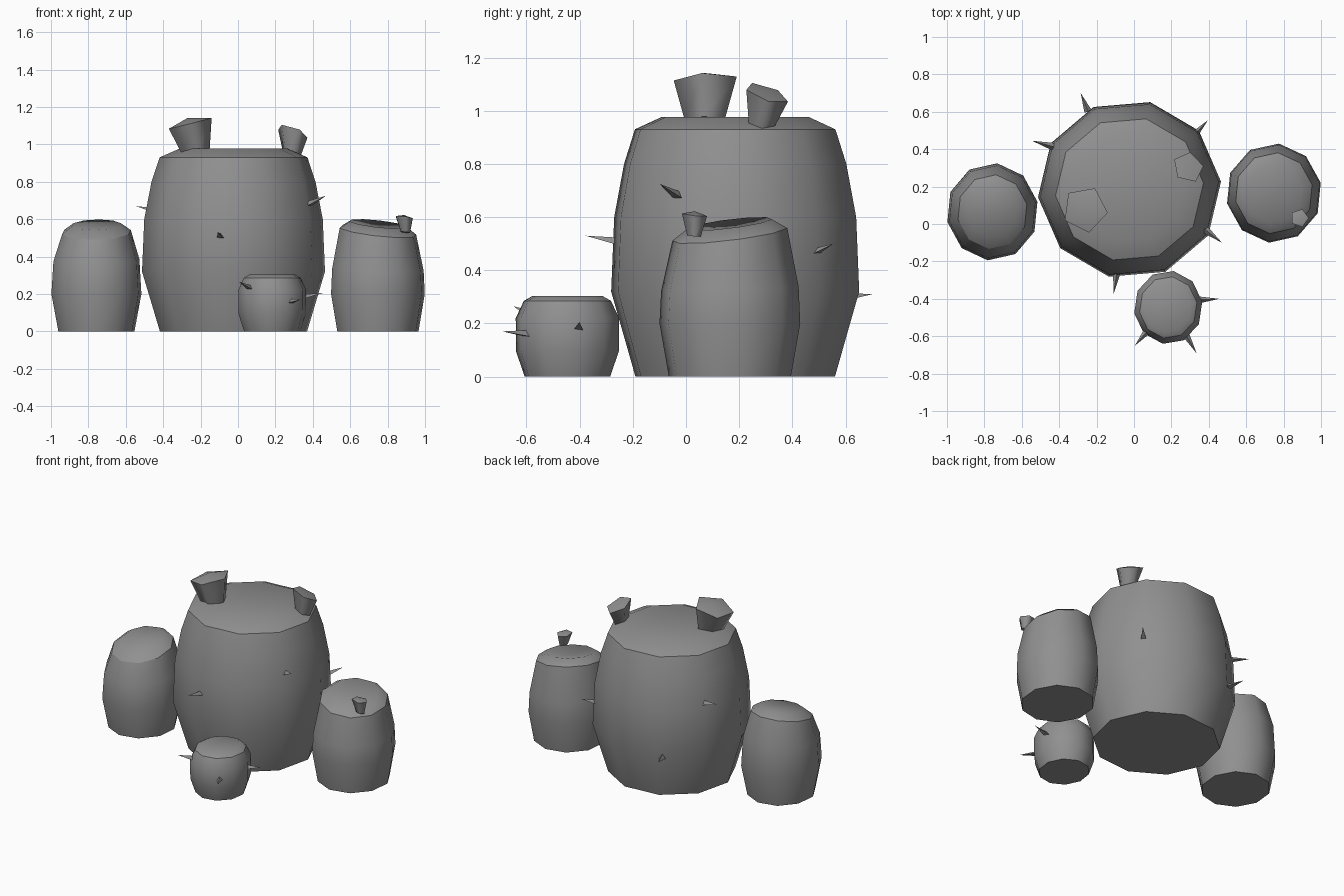
import bpy, bmesh, math
from mathutils import Vector

if "Cube" in bpy.data.objects:
    bpy.data.objects.remove(bpy.data.objects["Cube"])

# Dark grey used by every part
grey = bpy.data.materials.new("dark_grey")
grey.diffuse_color = (0.28, 0.28, 0.28, 1)
grey.use_nodes = True
grey.node_tree.nodes["Principled BSDF"].inputs["Base Color"].default_value = grey.diffuse_color


def finish(bm, name, sharp_rings=()):
    """Smooth faces with crisp edges along the given rings; flat if no rings."""
    bmesh.ops.recalc_face_normals(bm, faces=bm.faces)
    for f in bm.faces:
        f.smooth = bool(sharp_rings)
    for ring in sharp_rings:
        for i in range(len(ring)):
            bm.edges.get((ring[i - 1], ring[i])).smooth = False
    me = bpy.data.meshes.new(name)
    bm.to_mesh(me)
    bm.free()
    me.materials.append(grey)
    ob = bpy.data.objects.new(name, me)
    bpy.context.collection.objects.link(ob)
    return ob


def bridge(bm, a, b):
    for i in range(len(a)):
        j = (i + 1) % len(a)
        bm.faces.new((a[i], a[j], b[j], b[i]))


def fan(bm, ring, point):
    c = bm.verts.new(point)
    for i in range(len(ring)):
        bm.faces.new((ring[i], ring[(i + 1) % len(ring)], c))


def barrel(name, cx, cy, turn, profile, centre_z, tilt=(0, 0), stretch=1.0, sides=10):
    """Ten-sided barrel; profile rows are radius, height, share of the top tilt."""
    bm = bmesh.new()
    rings = []
    for r, z, k in profile:
        ring = []
        for i in range(sides):
            a = math.radians(turn) + math.tau * i / sides
            x, y = r * math.cos(a), r * stretch * math.sin(a)
            ring.append(bm.verts.new((cx + x, cy + y, z + k * (tilt[0] * x + tilt[1] * y))))
        rings.append(ring)
    bm.faces.new(rings[0])
    for a, b in zip(rings, rings[1:]):
        bridge(bm, a, b)
    fan(bm, rings[-1], (cx, cy, centre_z))
    return finish(bm, name, (rings[0], rings[-2]))


def flower(name, base, r0, top, r1, normal, turn, rise=0.0):
    """Flared five-sided bud with a tilted top."""
    bm = bmesh.new()
    base, top, n = Vector(base), Vector(top), Vector(normal).normalized()
    q = Vector((0, 0, 1)).rotation_difference(n)
    rings = []
    for c, r in ((base, r0), (top, r1)):
        rings.append([bm.verts.new(c + q @ Vector((r * math.cos(a), r * math.sin(a), 0)))
                      for a in (math.radians(turn + 72 * i) for i in range(5))])
    bm.faces.new(rings[0])
    bridge(bm, *rings)
    fan(bm, rings[1], top + n * rise)
    return finish(bm, name, rings)


def spine(name, base, tip, r=0.018):
    """Thin three-sided thorn."""
    bm = bmesh.new()
    base, tip = Vector(base), Vector(tip)
    d = (tip - base).normalized()
    side = d.cross(Vector((0, 0, 1))).normalized()
    up = side.cross(d)
    base -= d * 0.025
    ring = [bm.verts.new(base + side * r * 1.3 * math.cos(a) + up * r * math.sin(a))
            for a in (math.radians(90 + 120 * i) for i in range(3))]
    bm.faces.new(ring)
    fan(bm, ring, tip)
    return finish(bm, name)


# Cactus bodies
barrel("main_cactus", -0.024, 0.185, 5,
       [(0.395, 0, 0), (0.491, 0.32, 0), (0.479, 0.6, 0), (0.44, 0.8, 0),
        (0.397, 0.93, 0), (0.29, 0.977, 0)], 0.965, stretch=0.975)
barrel("left_cactus", -0.757, 0.065, 12,
       [(0.208, 0, 0), (0.246, 0.2, 0), (0.235, 0.38, 0.4), (0.188, 0.53, 1),
        (0.133, 0.57, 1)], 0.572, (0.02, 0.2), 1.06)
barrel("right_cactus", 0.748, 0.165, 12,
       [(0.222, 0, 0), (0.256, 0.2, 0), (0.25, 0.33, 0.3), (0.209, 0.535, 1),
        (0.152, 0.575, 1)], 0.55, (-0.11, 0.12), 1.04)
barrel("small_cactus", 0.183, -0.446, 9,
       [(0.152, 0, 0), (0.183, 0.095, 0), (0.184, 0.22, 0), (0.155, 0.285, 0),
        (0.125, 0.303, 0)], 0.298, stretch=1.07)

# Flowers on the tops
flower("large_flower", (-0.228, 0.075, 0.96), 0.08, (-0.262, 0.078, 1.112), 0.126, (-0.25, -0.03, 1), -8, 0.03)
flower("medium_flower", (0.285, 0.28, 0.945), 0.05, (0.29, 0.303, 1.066), 0.087, (0.35, 0.35, 1), 80, 0.01)
flower("small_flower", (0.893, 0.03, 0.53), 0.027, (0.885, 0.032, 0.61), 0.05, (0.1, 0.1, 1), 0, 0.012)

# Spines around the main and small bodies
spines = [
    ((-0.255, 0.625, 0.30), (-0.285, 0.70, 0.31)),
    ((-0.455, 0.42, 0.645), (-0.545, 0.445, 0.67)),
    ((0.335, 0.49, 0.47), (0.395, 0.555, 0.50)),
    ((0.40, -0.045, 0.69), (0.47, -0.10, 0.725)),
    ((-0.095, -0.28, 0.51), (-0.11, -0.378, 0.53)),
    ((0.36, -0.405, 0.185), (0.455, -0.40, 0.205)),
    ((0.285, -0.605, 0.16), (0.335, -0.692, 0.17)),
    ((0.06, -0.585, 0.235), (0.005, -0.65, 0.265)),
]
for i, (b, t) in enumerate(spines):
    spine("spine_%d" % (i + 1), b, t)
